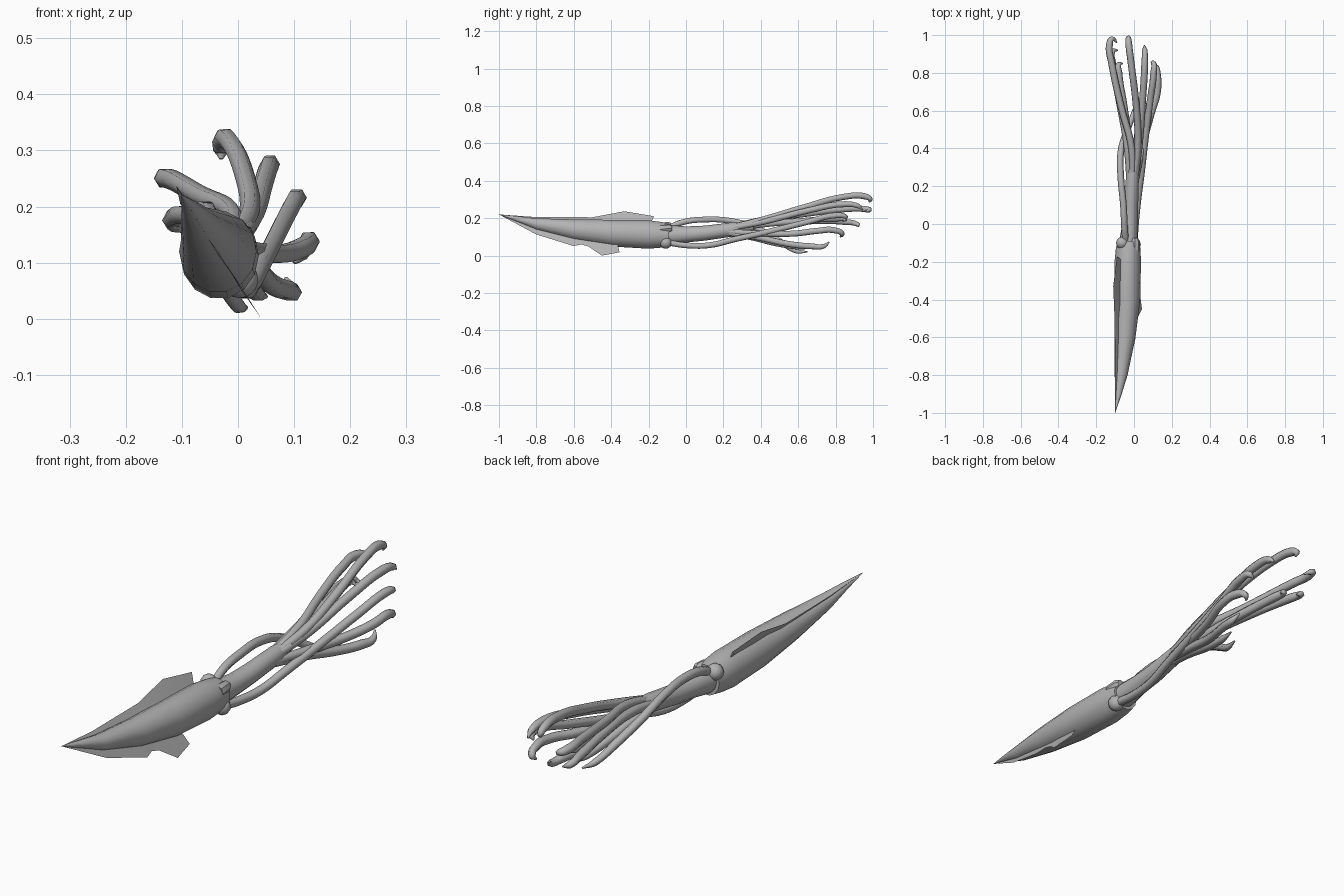
import bpy, bmesh, math

if "Cube" in bpy.data.objects:
    bpy.data.objects.remove(bpy.data.objects["Cube"])

skin = bpy.data.materials.new("grey_skin")
skin.diffuse_color = (0.45, 0.45, 0.45, 1)
skin.use_nodes = True
skin.node_tree.nodes["Principled BSDF"].inputs["Base Color"].default_value = skin.diffuse_color


def finish(obj, name, angle=40):
    obj.name = name
    obj.data.materials.clear()
    obj.data.materials.append(skin)
    bpy.ops.object.select_all(action='DESELECT')
    obj.select_set(True)
    bpy.context.view_layer.objects.active = obj
    bpy.ops.object.shade_smooth_by_angle(angle=math.radians(angle))


def from_bmesh(bm, name, angle=40):
    bmesh.ops.recalc_face_normals(bm, faces=bm.faces)
    mesh = bpy.data.meshes.new(name)
    bm.to_mesh(mesh)
    bm.free()
    obj = bpy.data.objects.new(name, mesh)
    bpy.context.collection.objects.link(obj)
    finish(obj, name, angle)


def loft(name, stations, sides):
    """Skin elliptical rings; each station is y, centre x, centre z, radius x, radius z."""
    bm = bmesh.new()
    rings = []
    for y, cx, cz, rx, rz in stations:
        angles = [2 * math.pi * i / sides for i in range(sides)]
        rings.append([bm.verts.new((cx + rx * math.cos(a), y, cz + rz * math.sin(a)))
                      for a in angles])
    for a, b in zip(rings, rings[1:]):
        for i in range(sides):
            j = (i + 1) % sides
            bm.faces.new((a[i], a[j], b[j], b[i]))
    bm.faces.new(rings[0])
    bm.faces.new(rings[-1])
    from_bmesh(bm, name)


def fin(name, inner, outer):
    """Thin sheet between an inner and an outer edge."""
    bm = bmesh.new()
    a = [bm.verts.new(p) for p in inner]
    b = [bm.verts.new(p) for p in outer]
    for i in range(len(a) - 1):
        bm.faces.new((a[i], a[i + 1], b[i + 1], b[i]))
    from_bmesh(bm, name)


def arm(name, points, radius=0.0182, start=1.0):
    """Six-sided tube along a smooth path with a pointed tip."""
    curve = bpy.data.curves.new(name, 'CURVE')
    curve.dimensions = '3D'
    curve.bevel_depth = radius
    curve.bevel_resolution = 1
    curve.resolution_u = 5
    curve.use_fill_caps = True
    spline = curve.splines.new('BEZIER')
    spline.bezier_points.add(len(points) - 1)
    last = len(points) - 1
    for i, (bp, p) in enumerate(zip(spline.bezier_points, points)):
        bp.co = p
        bp.handle_left_type = bp.handle_right_type = 'AUTO'
        bp.radius = start if i == 0 else {last: 0.2, last - 1: 0.8}.get(i, 1.0)
    obj = bpy.data.objects.new(name, curve)
    bpy.context.collection.objects.link(obj)
    bpy.ops.object.select_all(action='DESELECT')
    obj.select_set(True)
    bpy.context.view_layer.objects.active = obj
    bpy.ops.object.convert(target='MESH')
    finish(bpy.context.view_layer.objects.active, name, 70)


# Mantle
mantle = [(-1.0, -.1, .22, .001, .001), (-.9, -.083, .195, .018, .016),
          (-.8, -.068, .168, .034, .032), (-.6, -.047, .138, .055, .057),
          (-.4, -.036, .12, .069, .073), (-.2, -.033, .113, .07, .078),
          (-.13, -.031, .111, .065, .07), (-.09, -.03, .11, .058, .062)]
loft("mantle", mantle, 14)

# Head and the base of the arms
loft("head", [(-.13, -.03, .11, .048, .054), (-.06, -.027, .111, .046, .05),
              (0, -.021, .113, .041, .043), (.1, -.017, .12, .039, .04),
              (.25, -.008, .14, .034, .038), (.36, -.002, .155, .018, .02)], 12)

# Fins, on the diagonal plane through the mantle
axis = [(-1, -.1, .22), (-.8, -.068, .168), (-.6, -.047, .138), (-.56, -.045, .135),
        (-.52, -.042, .131), (-.45, -.038, .124), (-.4, -.036, .12), (-.38, -.036, .119)]
fin("lower_fin", [(x, y, z) for y, x, z in axis],
    [(-.1, -1, .22), (-.035, -.8, .113), (.009, -.6, .051), (.002, -.56, .06),
     (.008, -.52, .048), (.042, -.45, 0), (.03, -.355, .018), (.015, -.4, .042)])
fin("upper_fin", [(-.1, -1, .22), (-.068, -.8, .168), (-.042, -.5, .13),
                  (-.036, -.33, .118), (-.033, -.22, .113), (-.06, -.21, .155)],
    [(-.1, -1, .22), (-.1, -.8, .206), (-.103, -.5, .205),
     (-.11, -.33, .237), (-.09, -.17, .21), (-.08, -.2, .19)])

# Eyes
for side, centre in (("upper", (-.062, -.1, .148)), ("lower", (.003, -.108, .07))):
    bpy.ops.mesh.primitive_uv_sphere_add(segments=12, ring_count=8, radius=.033,
                                         location=centre)
    finish(bpy.context.active_object, side + "_eye", 60)

# Funnel beside the head
loft("funnel", [(-.14, .003, .14, .028, .028), (-.09, .006, .146, .024, .024),
                (-.075, .006, .146, .016, .016)], 8)

# Arms fanning out behind the head
arms = {
    "top_arm": [(-.008, .2, .142), (.02, .4, .19), (.012, .62, .255),
                (-.015, .85, .315), (-.028, .955, .317), (-.03, .985, .3), (-.03, .98, .285)],
    "upper_right_arm": [(0, .2, .14), (.028, .42, .182), (.045, .65, .24),
                        (.057, .85, .275), (.057, .92, .265), (.055, .945, .245)],
    "upper_left_arm": [(-.01, .2, .142), (-.012, .4, .19), (-.068, .62, .22),
                       (-.118, .85, .248), (-.13, .95, .25), (-.115, .98, .245),
                       (-.09, .96, .235)],
    "mid_left_arm": [(-.022, .2, .137), (-.038, .42, .17), (-.078, .65, .183),
                     (-.113, .85, .18), (-.112, .915, .168), (-.085, .92, .155)],
    "inner_left_arm": [(-.018, .2, .135), (-.025, .4, .165), (-.052, .62, .185),
                       (-.08, .8, .198), (-.08, .845, .195), (-.06, .85, .185)],
    "right_arm": [(.003, .2, .13), (.042, .4, .118), (.09, .58, .118),
                  (.124, .7, .132), (.124, .79, .136), (.112, .835, .115), (.1, .825, .1)],
    "lower_right_arm": [(0, .2, .125), (.03, .38, .098), (.06, .55, .062),
                        (.09, .67, .05), (.098, .735, .05), (.085, .765, .072)],
    "lower_arm": [(-.01, .2, .12), (.005, .35, .098), (.02, .48, .066),
                  (.035, .6, .045), (.05, .67, .04)],
}
for name, points in arms.items():
    arm(name, points, start=.9)

# Two long tentacles that arch away from the head and cross the arms
arm("upper_tentacle", [(-.045, -.09, .15), (-.05, -.02, .178), (-.056, .1, .193),
                       (-.07, .25, .184), (-.07, .38, .146), (-.035, .5, .078),
                       (0, .59, .024), (.015, .65, .02)], .0175)
arm("lower_tentacle", [(.002, -.09, .068), (.008, 0, .055), (.02, .12, .055),
                       (.038, .26, .087), (.06, .45, .13), (.085, .65, .18),
                       (.104, .8, .215), (.103, .852, .208), (.09, .857, .193)], .0175)
